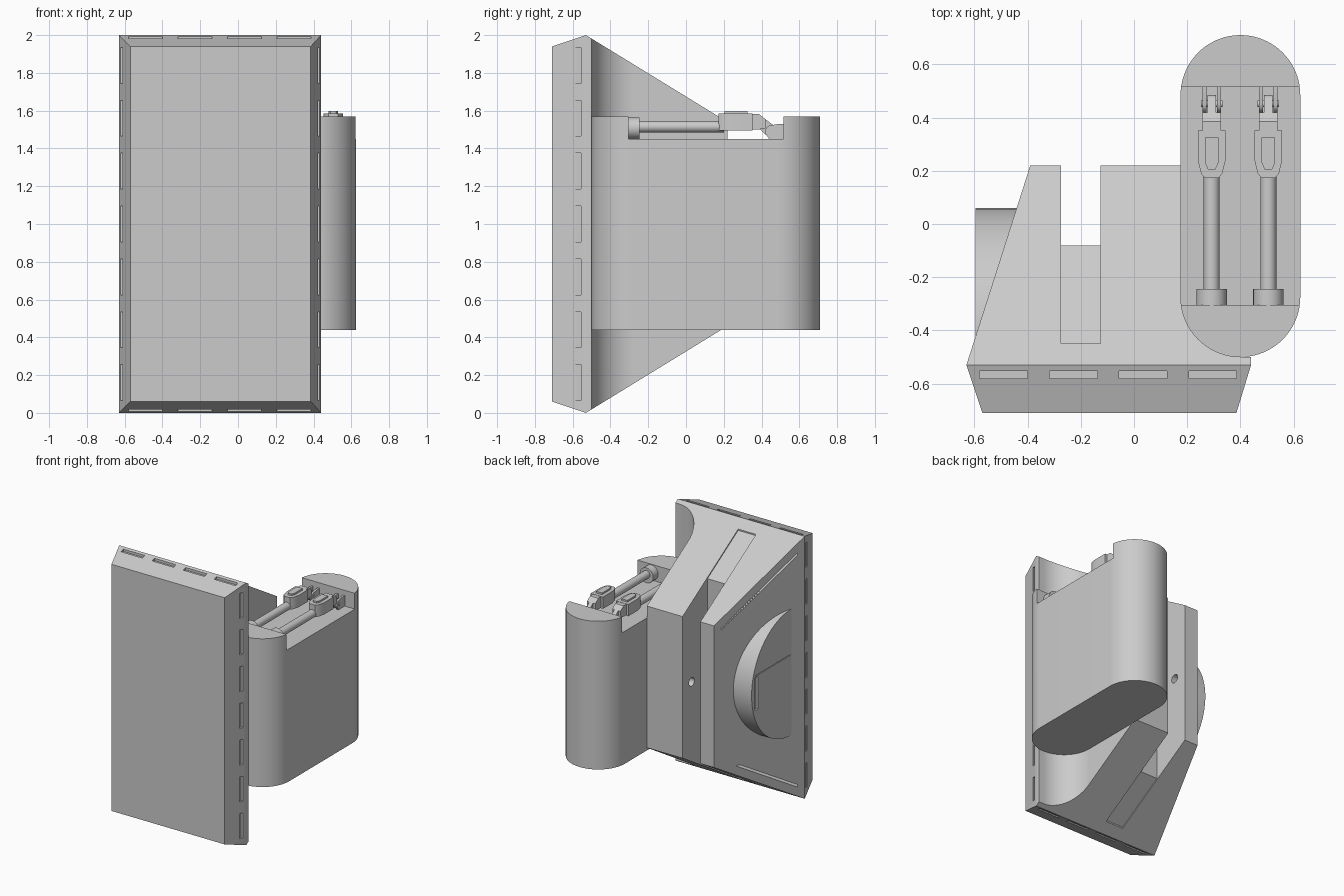
import bpy, bmesh
from math import sin, cos, pi, radians
from mathutils import Vector

cube = bpy.data.objects.get("Cube")
if cube:
    bpy.data.objects.remove(cube, do_unlink=True)

grey = bpy.data.materials.new("plain_grey")
grey.use_nodes = True
grey.diffuse_color = (0.6, 0.6, 0.6, 1)
grey.node_tree.nodes["Principled BSDF"].inputs["Base Color"].default_value = (0.6, 0.6, 0.6, 1)


def finish(name, bm):
    bmesh.ops.recalc_face_normals(bm, faces=bm.faces)
    mesh = bpy.data.meshes.new(name)
    bm.to_mesh(mesh)
    bm.free()
    ob = bpy.data.objects.new(name, mesh)
    bpy.context.collection.objects.link(ob)
    mesh.materials.append(grey)
    return ob


def loft(name, rings):
    """Closed solid through rings of equal point count."""
    bm = bmesh.new()
    loops = [[bm.verts.new(p) for p in ring] for ring in rings]
    n = len(loops[0])
    for a, b in zip(loops, loops[1:]):
        for i in range(n):
            j = (i + 1) % n
            bm.faces.new((a[i], a[j], b[j], b[i]))
    bm.faces.new(loops[0])
    bm.faces.new(loops[-1][::-1])
    return finish(name, bm)


def prism(name, pts, axis, lo, hi):
    """Extrude a 2D profile along x (y,z), y (x,z) or z (x,y)."""
    place = {"x": lambda p, t: (t, p[0], p[1]),
             "y": lambda p, t: (p[0], t, p[1]),
             "z": lambda p, t: (p[0], p[1], t)}[axis]
    return loft(name, [[place(p, t) for p in pts] for t in (lo, hi)])


def box(name, x, y, z):
    return prism(name, [(x[0], y[0]), (x[1], y[0]), (x[1], y[1]), (x[0], y[1])], "z", *z)


def arc(cx, cy, r, a, b, n):
    return [(cx + r * cos(radians(a + (b - a) * i / n)),
             cy + r * sin(radians(a + (b - a) * i / n))) for i in range(n + 1)]


def disc(cx, cy, r, n=32):
    return arc(cx, cy, r, 0, 360, n)[:-1]


def activate(ob):
    bpy.ops.object.select_all(action="DESELECT")
    ob.select_set(True)
    bpy.context.view_layer.objects.active = ob


def cut(ob, cutter):
    mod = ob.modifiers.new("cut", "BOOLEAN")
    mod.operation, mod.solver, mod.object = "DIFFERENCE", "EXACT", cutter
    activate(ob)
    bpy.ops.object.modifier_apply(modifier=mod.name)
    bpy.data.objects.remove(cutter, do_unlink=True)


def rect(y, x0, x1, z0, z1):
    return [(x0, y, z0), (x1, y, z0), (x1, y, z1), (x0, y, z1)]


def top(y):
    return 2 - 0.613 * (y + 0.53)


def side_x(y):
    return -0.63 + 0.32 * (y + 0.53)


# Front plate flowing into the tapered housing
housing = loft("housing", [rect(-0.71, -0.57, 0.385, 0.06, 1.94),
                           rect(-0.53, -0.63, 0.44, 0, 2),
                           rect(0.22, -0.39, 0.44, 0.46, 1.54)])

# Rounded cavity that cradles the pod
cavity = arc(0.4, -0.275, 0.224, 180, 270, 24) + [(0.7, -0.499), (0.7, 0.4), (0.176, 0.4)]
cut(housing, prism("cavity_cutter", cavity, "z", -0.2, 2.2))

# Rear slot, with shallow channels running on above and below it
cut(housing, box("slot_cutter", (-0.275, -0.125), (-0.08, 0.4), (-0.1, 2.1)))
for flip in (False, True):
    prof = [(-0.45, top(-0.45) + 0.1), (-0.45, top(-0.45) - 0.01),
            (-0.06, top(-0.06) - 0.01), (-0.06, top(-0.06) + 0.1)]
    if flip:
        prof = [(y, 2 - z) for y, z in prof]
    cut(housing, prism("channel_cutter", prof, "x", -0.275, -0.125))

# Pin hole across the slot
cut(housing, prism("pin_cutter", disc(0.11, 1, 0.032), "x", -0.32, -0.06))

# Narrow vents around the plate rim
for i in range(4):
    cx = -0.097 + 0.262 * (i - 1.5)
    for z in ((1.974, 2.1), (-0.1, 0.026)):
        cut(housing, box("vent_cutter", (cx - 0.09, cx + 0.09), (-0.58, -0.552), z))
for i in range(7):
    cz = 1 + 0.28 * (i - 3)
    for x in ((0.415, 0.6), (-0.8, -0.605)):
        cut(housing, box("vent_cutter", x, (-0.585, -0.555), (cz - 0.095, cz + 0.095)))

# Half-round boss on the sloped side, with a slit and a seam
boss = prism("side_boss", arc(-0.42, 1, 0.48, -90, 90, 48) + [(-0.46, 1.48), (-0.46, 0.52)],
             "x", -0.595, -0.37)
cut(boss, box("slit_cutter", (-0.7, -0.58), (-0.015, 0.02), (0.87, 1.12)))
cut(boss, box("seam_cutter", (-0.7, -0.588), (-0.41, 0.02), (1.13, 1.136)))

# Raised frame on the sloped side
bm = bmesh.new()
corners = []
for y, s in ((-0.47, 1), (0.17, 1), (0.17, -1), (-0.47, -1)):
    corners.append(bm.verts.new((side_x(y), y, 1 + s * (top(y) - 1.08))))
panel = bm.faces.new(corners)
bmesh.ops.inset_region(bm, faces=[panel], thickness=0.025, use_boundary=True)
bmesh.ops.delete(bm, geom=[panel], context="FACES_ONLY")
frame = finish("side_frame", bm)
mod = frame.modifiers.new("thickness", "SOLIDIFY")
mod.thickness, mod.offset = 0.02, 0

# Pod with rounded ends and an open tray on top
pod = prism("pod", arc(0.4, 0.485, 0.225, 0, 180, 40) + arc(0.4, -0.275, 0.225, 180, 360, 40),
            "z", 0.44, 1.57)
cut(pod, box("tray_cutter", (0.1, 0.7), (-0.305, 0.515), (1.45, 1.7)))

# Pair of pistons in the tray
for side, cx in (("right", 0.292), ("left", 0.505)):
    def part(name):
        return side + "_" + name

    prism(part("piston_collar"), disc(cx, 1.508, 0.057), "y", -0.31, -0.245)
    prism(part("piston_rod"), disc(cx, 1.515, 0.03), "y", -0.25, 0.2)

    # Clevis block with a raised cap
    half = [(0.025, 0.172), (0.04, 0.19), (0.052, 0.24), (0.052, 0.352)]
    outline = [(cx + x, y) for x, y in half] + [(cx - x, y) for x, y in half[::-1]]
    prism(part("clevis"), outline, "z", 1.495, 1.585)
    half = [(0.014, 0.205), (0.025, 0.23), (0.025, 0.325)]
    outline = [(cx + x, y) for x, y in half] + [(cx - x, y) for x, y in half[::-1]]
    prism(part("clevis_cap"), outline, "z", 1.58, 1.598)

    # Angled link down to a bracket on the tray wall
    prism(part("link_root"), [(0.34, 1.5), (0.38, 1.5), (0.42, 1.505), (0.42, 1.555),
                              (0.385, 1.583), (0.34, 1.583)], "x", cx - 0.035, cx + 0.035)
    arm = arc(0.452, 1.49, 0.033, -130, 50, 16) + [(0.41, 1.563), (0.37, 1.52)]
    prism(part("link_arm"), arm, "x", cx - 0.016, cx + 0.016)
    for s in (-1, 1):
        a, b = sorted((cx + s * 0.02, cx + s * 0.035))
        lug = [(0.52, 1.45), (0.52, 1.53), (0.49, 1.53)] + arc(0.452, 1.49, 0.033, 90, 230, 12) + [(0.44, 1.45)]
        prism(part("bracket_lug"), lug, "x", a, b)
    prism(part("pivot_pin"), disc(0.452, 1.49, 0.013, 16), "x", cx - 0.04, cx + 0.04)

# Smooth curved surfaces, keeping edges crisp
for ob in list(bpy.context.collection.objects):
    if ob.type == "MESH" and grey.name in ob.data.materials:
        activate(ob)
        bpy.ops.object.shade_smooth_by_angle(angle=radians(30))
